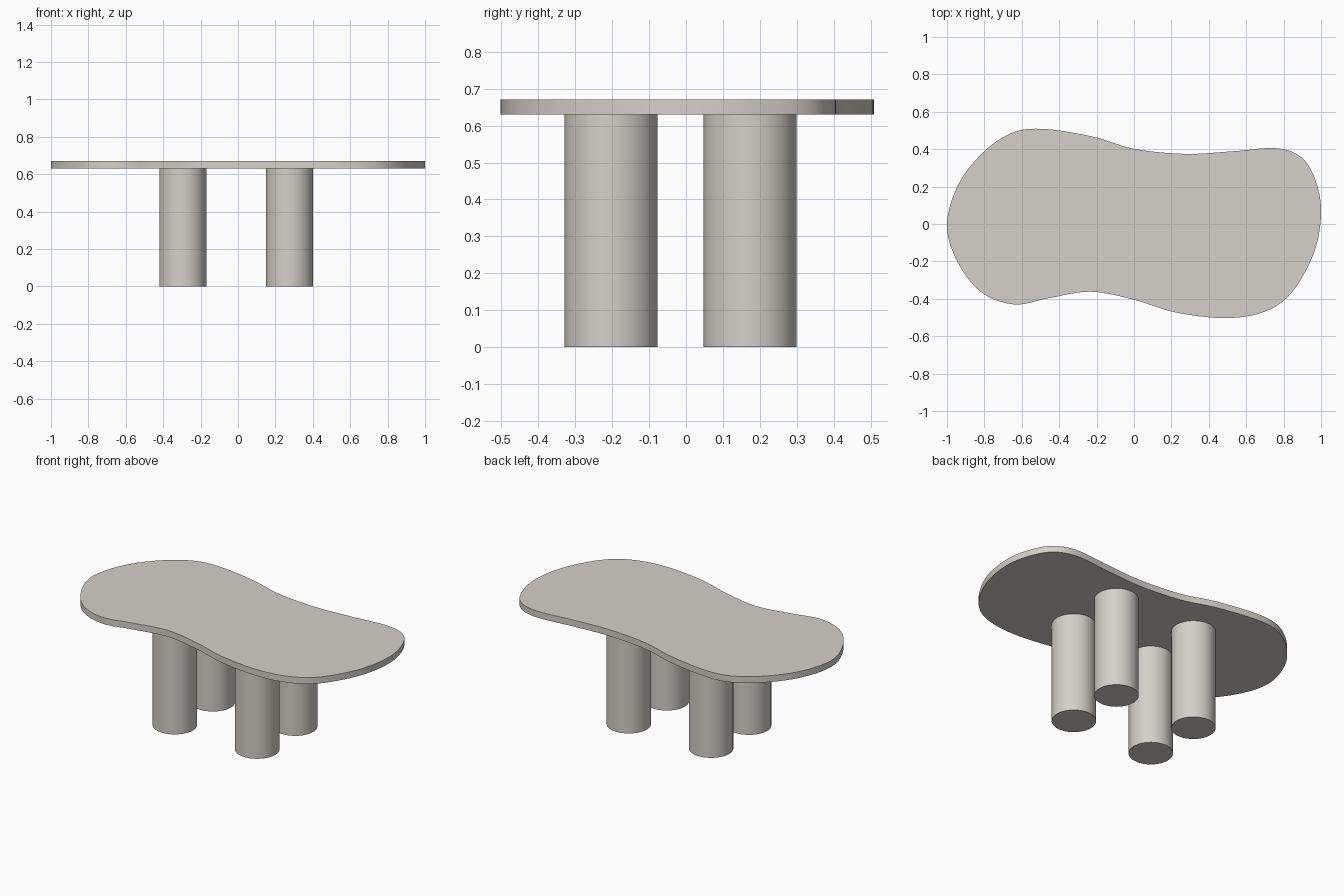
import bpy, bmesh
from mathutils import Vector

if "Cube" in bpy.data.objects:
    bpy.data.objects.remove(bpy.data.objects["Cube"])

mat = bpy.data.materials.new("warm grey")
mat.diffuse_color = (0.66, 0.63, 0.59, 1)
mat.use_nodes = True
mat.node_tree.nodes["Principled BSDF"].inputs["Base Color"].default_value = mat.diffuse_color

TOP_Z, UNDER_Z = 0.67, 0.63


def finish(obj):
    obj.data.materials.append(mat)
    bpy.ops.object.select_all(action='DESELECT')
    obj.select_set(True)
    bpy.context.view_layer.objects.active = obj
    bpy.ops.object.shade_smooth_by_angle()


def closed_spline(points, steps):
    """Smooth closed curve through the points (Catmull-Rom)."""
    n, out = len(points), []
    for i in range(n):
        a, b, c, d = (Vector(points[(i + k) % n]) for k in (-1, 0, 1, 2))
        for s in range(steps):
            t = s / steps
            out.append(0.5 * (2 * b + (c - a) * t + (2 * a - 5 * b + 4 * c - d) * t ** 2
                              + (3 * b - a - 3 * c + d) * t ** 3))
    return out


# Tabletop: free-form outline, extruded
outline = [
    (1.0, 0.05), (0.975, 0.22), (0.90, 0.352), (0.76, 0.405), (0.52, 0.388),
    (0.27, 0.375), (0.0, 0.402), (-0.22, 0.467), (-0.48, 0.508), (-0.65, 0.488),
    (-0.81, 0.38), (-0.94, 0.21), (-1.0, 0.0), (-0.95, -0.19), (-0.82, -0.362),
    (-0.64, -0.43), (-0.45, -0.395), (-0.23, -0.362), (0.0, -0.405),
    (0.22, -0.472), (0.48, -0.503), (0.69, -0.472), (0.84, -0.37), (0.96, -0.16),
]
bm = bmesh.new()
face = bm.faces.new([bm.verts.new((p.x, p.y, UNDER_Z)) for p in closed_spline(outline, 8)])
ext = bmesh.ops.extrude_face_region(bm, geom=[face])
for v in ext["geom"]:
    if isinstance(v, bmesh.types.BMVert):
        v.co.z = TOP_Z
bmesh.ops.recalc_face_normals(bm, faces=bm.faces)
mesh = bpy.data.meshes.new("tabletop")
bm.to_mesh(mesh)
bm.free()
top = bpy.data.objects.new("tabletop", mesh)
bpy.context.collection.objects.link(top)
finish(top)

# Four round legs
for side, x in (("left", -0.295), ("right", 0.275)):
    for end, y in (("front", -0.203), ("back", 0.173)):
        bpy.ops.mesh.primitive_cylinder_add(vertices=64, radius=0.126, depth=UNDER_Z,
                                            location=(x, y, UNDER_Z / 2))
        leg = bpy.context.object
        leg.name = f"{end}_{side}_leg"
        finish(leg)
